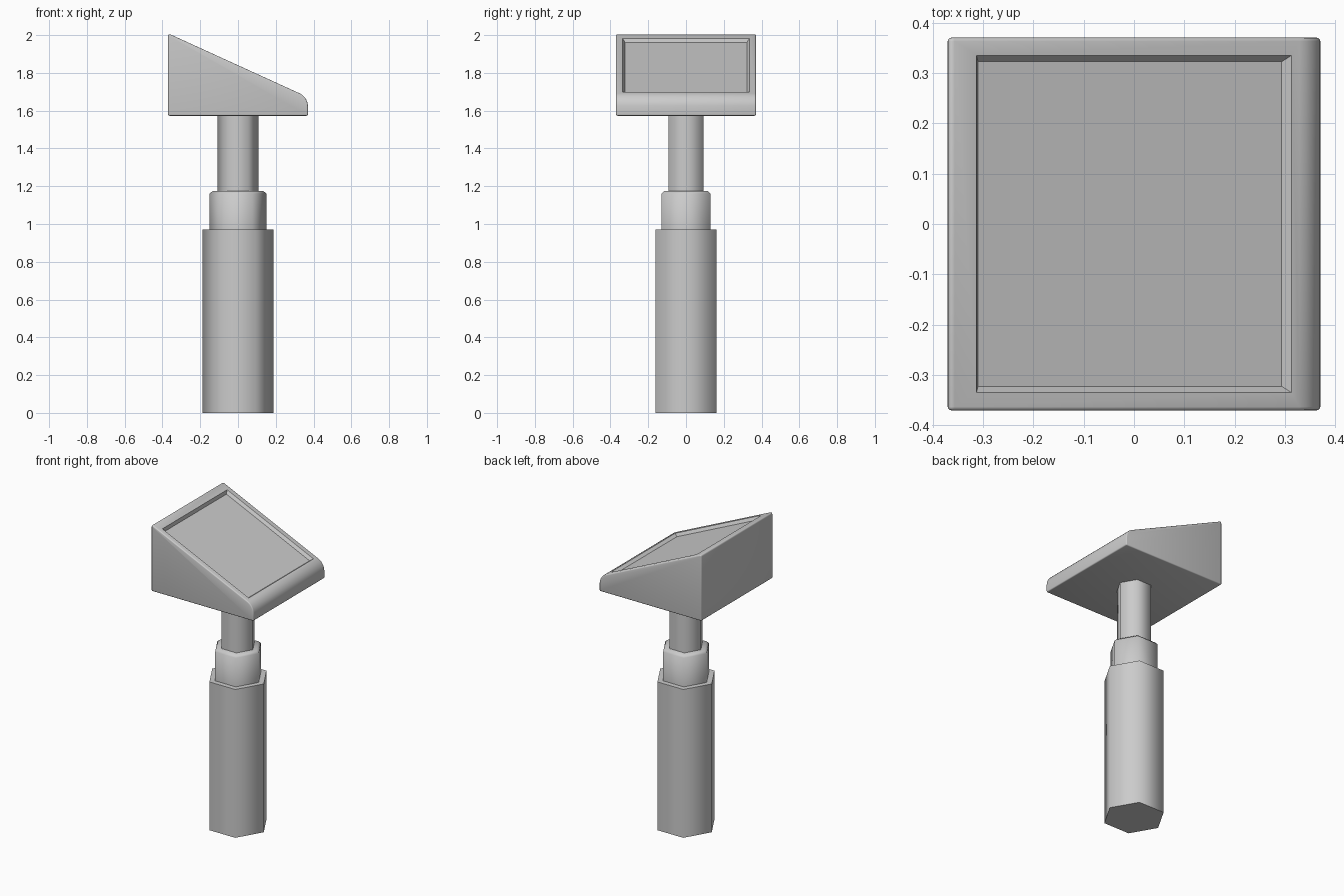
import bpy, bmesh, math
from mathutils import Matrix

cube = bpy.data.objects.get("Cube")
if cube:
    bpy.data.objects.remove(cube, do_unlink=True)

# Single plain material
grey = bpy.data.materials.new("light grey")
grey.use_nodes = True
colour = (0.6, 0.6, 0.6, 1)
grey.diffuse_color = colour
grey.node_tree.nodes["Principled BSDF"].inputs["Base Color"].default_value = colour


def finish(name, bm, angle):
    """Turn a bmesh into a smooth shaded object with sharp edges above angle."""
    bmesh.ops.recalc_face_normals(bm, faces=bm.faces[:])
    mesh = bpy.data.meshes.new(name)
    bm.to_mesh(mesh)
    bm.free()
    mesh.materials.append(grey)
    obj = bpy.data.objects.new(name, mesh)
    bpy.context.collection.objects.link(obj)
    bpy.ops.object.select_all(action='DESELECT')
    obj.select_set(True)
    bpy.context.view_layer.objects.active = obj
    bpy.ops.object.shade_smooth_by_angle(angle=math.radians(angle))


def hex_column(name, radius, bottom, top, chamfer=0):
    """Six sided column with corners on the x axis."""
    bm = bmesh.new()
    place = Matrix.Translation((0, 0, (bottom + top) / 2))
    bmesh.ops.create_cone(bm, cap_ends=True, segments=6, radius1=radius,
                          radius2=radius, depth=top - bottom,
                          matrix=place @ Matrix.Rotation(math.pi / 2, 4, 'Z'))
    if chamfer:
        rim = [e for e in bm.edges if all(v.co.z > top - 0.001 for v in e.verts)]
        bmesh.ops.bevel(bm, geom=rim, offset=chamfer, segments=1,
                        profile=0.5, affect='EDGES')
    finish(name, bm, 65)


# Telescoping pedestal
hex_column("base_column", 0.187, 0, 0.972)
hex_column("collar", 0.15, 0.96, 1.175, 0.014)
hex_column("upper_shaft", 0.108, 1.15, 1.58)

# Wedge shaped console head
HALF = 0.37


def slope_z(x):
    return 2.0 - 0.456 * (x + 0.35)


bm = bmesh.new()
outline = [(-HALF, 1.573), (HALF, 1.573), (HALF, slope_z(HALF)), (-HALF, slope_z(-HALF))]
side = bm.faces.new([bm.verts.new((x, -HALF, z)) for x, z in outline])
extruded = bmesh.ops.extrude_face_region(bm, geom=[side])
bmesh.ops.translate(bm, vec=(0, 2 * HALF, 0),
                    verts=[v for v in extruded["geom"] if isinstance(v, bmesh.types.BMVert)])
bmesh.ops.recalc_face_normals(bm, faces=bm.faces[:])


def round_top_edge(sign, offset, segments):
    edges = [e for e in bm.edges
             if all(v.co.x * sign > HALF - 0.001 and v.co.z > 1.6 for v in e.verts)]
    bmesh.ops.bevel(bm, geom=edges, offset=offset, segments=segments,
                    profile=0.5, affect='EDGES')


round_top_edge(1, 0.045, 5)
round_top_edge(-1, 0.015, 4)
sharp = [e for e in bm.edges if e.calc_face_angle(0) > math.radians(40)]
bmesh.ops.bevel(bm, geom=sharp, offset=0.007, segments=3, profile=0.5, affect='EDGES')
bm.normal_update()

# Recessed screen in the sloping face
screen = max((f for f in bm.faces if f.normal.z > 0.5), key=lambda f: f.calc_area())
bmesh.ops.inset_individual(bm, faces=[screen], thickness=0.03)
for v in screen.verts:
    x = math.copysign(0.313, v.co.x)
    v.co = (x, math.copysign(0.335, v.co.y), slope_z(x))
bm.normal_update()
bmesh.ops.inset_individual(bm, faces=[screen], thickness=0.018, depth=-0.02)
finish("console_head", bm, 35)
